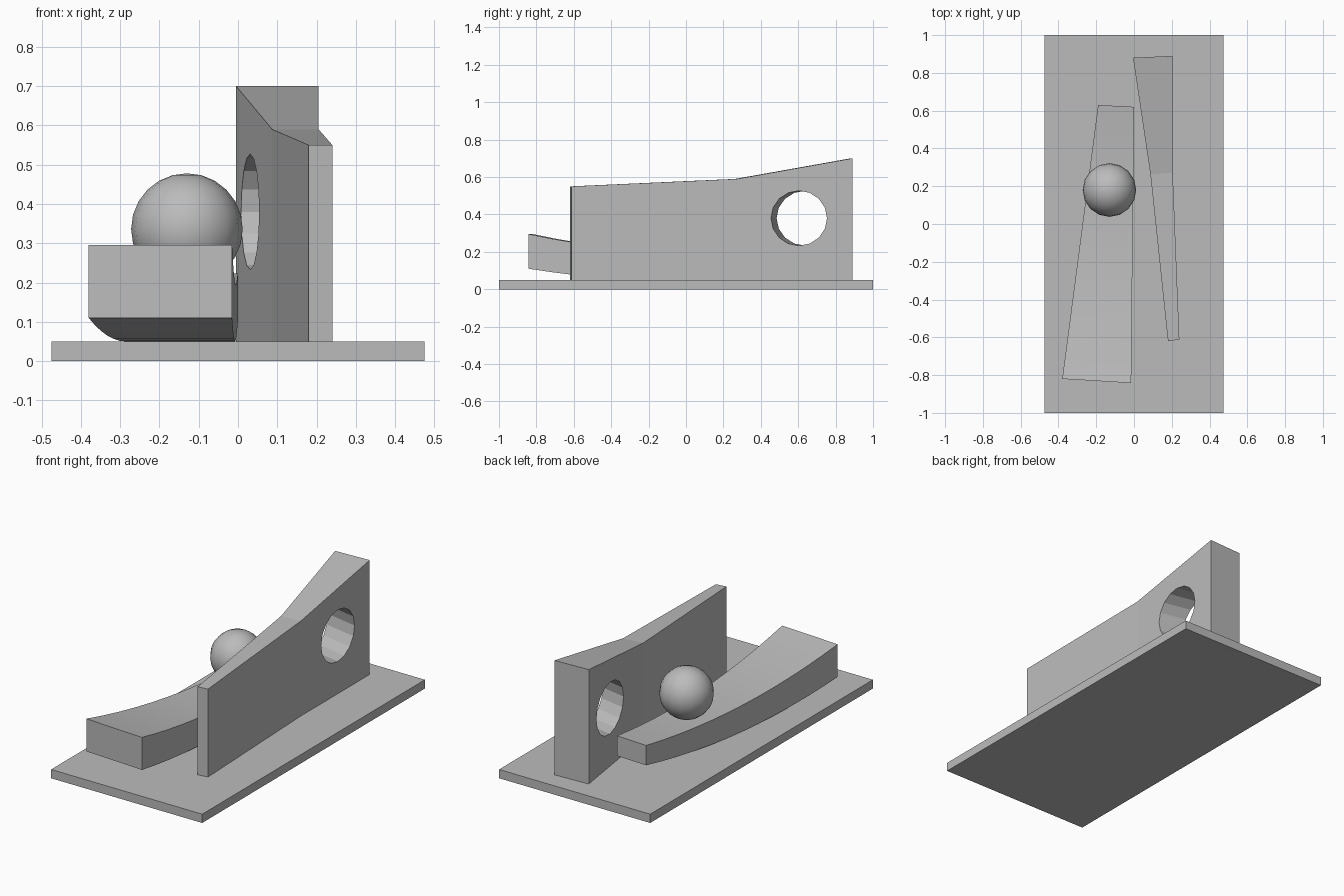
import bpy, bmesh, math
from mathutils import Vector

cube = bpy.data.objects.get("Cube")
if cube:
    bpy.data.objects.remove(cube, do_unlink=True)

grey = bpy.data.materials.new("plain grey")
grey.use_nodes = True
COLOUR = (0.5, 0.5, 0.5, 1)
grey.diffuse_color = COLOUR
grey.node_tree.nodes["Principled BSDF"].inputs["Base Color"].default_value = COLOUR


def activate(ob):
    bpy.ops.object.select_all(action='DESELECT')
    ob.select_set(True)
    bpy.context.view_layer.objects.active = ob


def loft(name, sections):
    """Skin a row of four-cornered sections (left x, right x, left y, right y, bottom, top)."""
    bm = bmesh.new()
    rings = []
    for xl, xr, yl, yr, lo, hi in sections:
        corners = [(xl, yl, lo), (xr, yr, lo), (xr, yr, hi), (xl, yl, hi)]
        rings.append([bm.verts.new(c) for c in corners])
    for a, b in zip(rings, rings[1:]):
        for i in range(4):
            j = (i + 1) % 4
            bm.faces.new((a[i], a[j], b[j], b[i]))
    bm.faces.new(rings[0])
    bm.faces.new(rings[-1])
    bmesh.ops.recalc_face_normals(bm, faces=bm.faces)
    mesh = bpy.data.meshes.new(name)
    bm.to_mesh(mesh)
    bm.free()
    mesh.materials.append(grey)
    ob = bpy.data.objects.new(name, mesh)
    bpy.context.collection.objects.link(ob)
    return ob


def mix(a, b, t):
    return a + (b - a) * t


# Base slab
loft("base", [(-0.475, 0.475, y, y, 0, 0.05) for y in (-1, 1)])

# Tapering wall with a kinked top
wall = loft("wall", [
    (0.18, 0.24, -0.62, -0.612, 0.05, 0.55),
    (0.087, 0.205, 0.262, 0.272, 0.05, 0.59),
    (-0.005, 0.205, 0.88, 0.89, 0.05, 0.70),
])

# Round hole through the wall
HOLE, RADIUS = Vector((0.1, 0.625, 0.38)), 0.147
bpy.ops.mesh.primitive_cylinder_add(vertices=16, radius=RADIUS, depth=1, location=HOLE,
                                    rotation=(math.pi / 16, math.pi / 2, 0))
cutter = bpy.context.object
cutter.name = "hole_cutter"
cutter.hide_render = True
cutter.data.materials.append(grey)
cut = wall.modifiers.new("hole", 'BOOLEAN')
cut.object = cutter
cut.operation = 'DIFFERENCE'
cut.solver = 'EXACT'
activate(wall)
bpy.ops.object.modifier_apply(modifier="hole")
bpy.data.objects.remove(cutter, do_unlink=True)
for face in wall.data.polygons:
    offsets = [(wall.data.vertices[v].co - HOLE).yz.length for v in face.vertices]
    face.use_smooth = max(offsets) < RADIUS * 1.05

# Curved ramp, narrowing and thinning toward the back
STEPS = 12
sections = []
for i in range(STEPS + 1):
    t = i / STEPS
    low = 0.05 + 0.06 * (2 * t - 1) ** 2
    sections.append((mix(-0.38, -0.19, t), mix(-0.015, 0, t),
                     mix(-0.82, 0.63, t), mix(-0.842, 0.62, t),
                     low, low + mix(0.185, 0.113, t)))
ramp = loft("ramp", sections)
activate(ramp)
bpy.ops.object.shade_smooth_by_angle(angle=math.radians(30))

# Ball resting on the ramp
bpy.ops.mesh.primitive_uv_sphere_add(segments=16, ring_count=12, radius=0.142,
                                     location=(-0.13, 0.18, 0.336))
ball = bpy.context.object
ball.name = "ball"
ball.data.materials.append(grey)
bpy.ops.object.shade_smooth()
